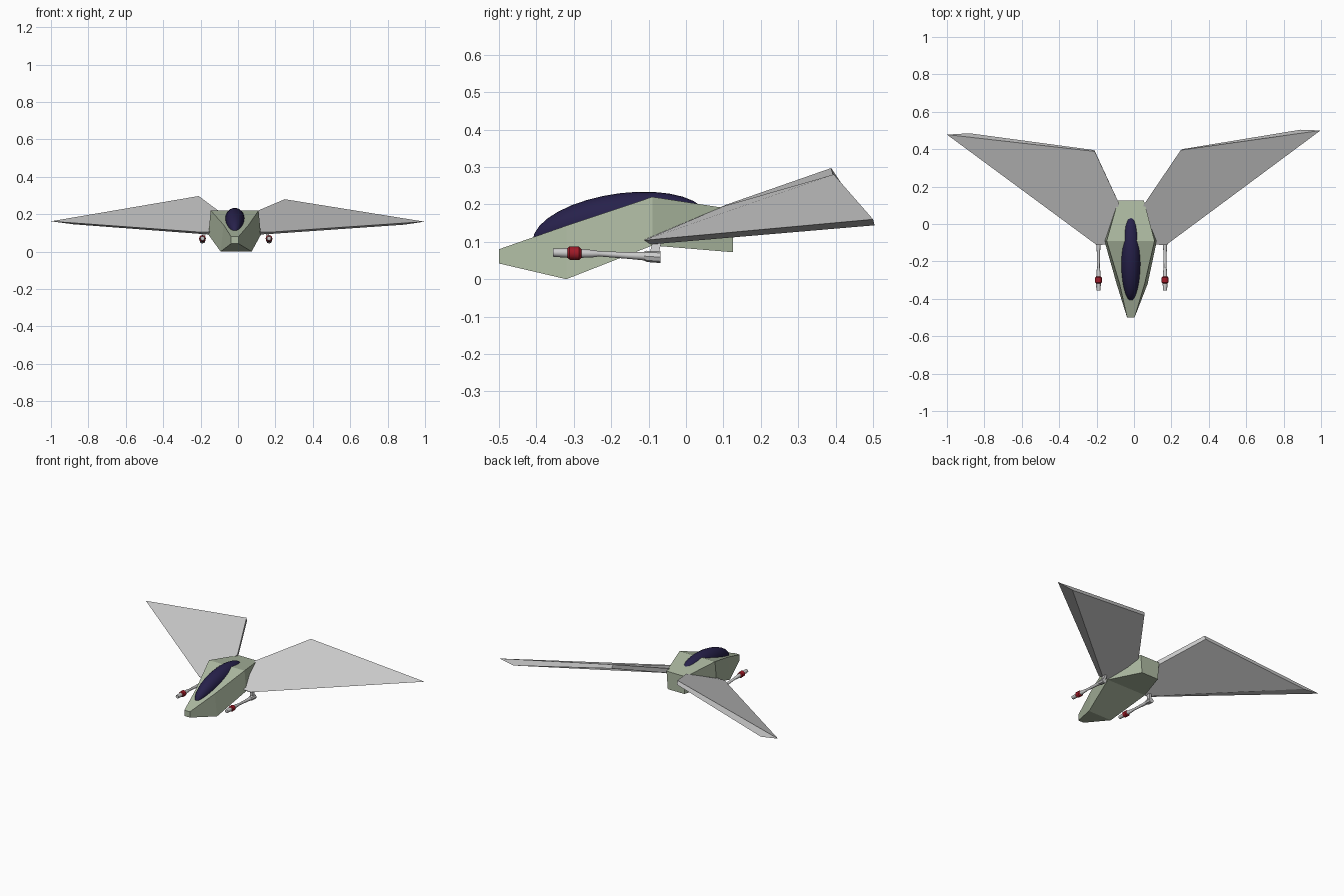
import bpy, bmesh, math
from mathutils import Matrix

if "Cube" in bpy.data.objects:
    bpy.data.objects.remove(bpy.data.objects["Cube"])

def material(name, rgb):
    m = bpy.data.materials.new(name)
    m.diffuse_color = (*rgb, 1)
    m.use_nodes = True
    m.node_tree.nodes["Principled BSDF"].inputs["Base Color"].default_value = m.diffuse_color
    return m

GREEN = material("hull green", (0.42, 0.49, 0.36))
GLASS = material("dark glass", (0.02, 0.015, 0.07))
RED = material("red", (0.35, 0.01, 0.02))

def finish(name, bm, mat=None, smooth=False):
    bmesh.ops.recalc_face_normals(bm, faces=bm.faces)
    me = bpy.data.meshes.new(name)
    bm.to_mesh(me)
    bm.free()
    ob = bpy.data.objects.new(name, me)
    bpy.context.collection.objects.link(ob)
    if mat:
        me.materials.append(mat)
    if smooth:
        bpy.ops.object.select_all(action='DESELECT')
        bpy.context.view_layer.objects.active = ob
        ob.select_set(True)
        bpy.ops.object.shade_smooth_by_angle(angle=math.radians(40))
    return ob

def loft(name, rings, mat=None, smooth=False):
    """Skin closed rings of equal length and cap both ends."""
    bm = bmesh.new()
    vs = [[bm.verts.new(p) for p in r] for r in rings]
    n = len(vs[0])
    for a, b in zip(vs, vs[1:]):
        for i in range(n):
            j = (i + 1) % n
            bm.faces.new((a[i], a[j], b[j], b[i]))
    bm.faces.new(vs[0])
    bm.faces.new(vs[-1])
    return finish(name, bm, mat, smooth)

# Faceted hull: y, centre x, top half width, top z, bottom half width, bottom z
sections = [
    (-0.50, -0.017, 0.020, 0.080, 0.020, 0.042),
    (-0.32, -0.010, 0.067, 0.143, 0.083, 0.000),
    (-0.09, -0.018, 0.128, 0.220, 0.140, 0.090),
    (0.125, -0.016, 0.069, 0.187, 0.060, 0.072),
]
loft("fuselage", [[(c - wt, y, zt), (c + wt, y, zt), (c + wb, y, zb), (c - wb, y, zb)]
                  for y, c, wt, zt, wb, zb in sections], GREEN)

# Canopy: stretched sphere with an arched spine following the hull
bm = bmesh.new()
bmesh.ops.create_uvsphere(bm, u_segments=24, v_segments=16, radius=1,
                          matrix=Matrix.Rotation(math.pi / 2, 4, 'X'))
for v in bm.verts:
    x, s, t = v.co
    c = math.sqrt(max(0, 1 - s * s))
    v.co = (-0.017 + 0.053 * x, -0.175 + 0.235 * s, 0.13 + 0.028 * s + 0.04 * c + 0.06 * t)
finish("canopy", bm, GLASS, True)

# Wings: thin swept plates, underside bevelled inward at leading edge and tip
def wing(name, top, bottom):
    loft(name, [top, bottom])

wing("right_wing",
     [(0.10, -0.11, 0.107), (0.172, -0.112, 0.104), (0.997, 0.50, 0.160),
      (0.25, 0.395, 0.280), (0.05, 0.10, 0.195)],
     [(0.10, -0.09, 0.092), (0.155, -0.095, 0.093), (0.89, 0.504, 0.144),
      (0.257, 0.40, 0.255), (0.05, 0.10, 0.165)])
wing("left_wing",
     [(-0.14, -0.11, 0.107), (-0.20, -0.112, 0.104), (-1.0, 0.478, 0.162),
      (-0.21, 0.388, 0.297), (-0.08, 0.11, 0.20)],
     [(-0.14, -0.09, 0.092), (-0.18, -0.095, 0.093), (-0.88, 0.485, 0.146),
      (-0.212, 0.395, 0.272), (-0.08, 0.11, 0.17)])

# Guns: turned barrels with a red collar and a mount under each wing
def turned(name, x, profile, mat=None, n=12):
    """profile: (y, z of axis, radius)"""
    loft(name, [[(x + r * math.cos(2 * math.pi * i / n), y, z + r * math.sin(2 * math.pi * i / n))
                 for i in range(n)] for y, z, r in profile], mat, True)

for side, x in (("right", 0.166), ("left", -0.19)):
    turned(side + "_gun_barrel", x, [
        (-0.355, 0.071, 0.011), (-0.315, 0.070, 0.013), (-0.28, 0.069, 0.012),
        (-0.24, 0.068, 0.009), (-0.235, 0.068, 0.007), (-0.15, 0.063, 0.009), (-0.08, 0.060, 0.013)])
    turned(side + "_gun_collar", x, [
        (-0.318, 0.070, 0.012), (-0.312, 0.070, 0.018), (-0.286, 0.069, 0.018),
        (-0.280, 0.069, 0.012)], RED)
    turned(side + "_gun_breech", x, [
        (-0.112, 0.062, 0.012), (-0.105, 0.061, 0.015), (-0.068, 0.059, 0.016)], n=8)
    w = 0.008
    loft(side + "_gun_mount", [[(x + sx * w - (0.01 if x > 0 else -0.01) * k, yc + sy * 0.012, z)
                               for sx, sy in ((-1, -1), (1, -1), (1, 1), (-1, 1))]
                              for k, yc, z in ((0, -0.088, 0.058), (1, -0.078, 0.098))])
